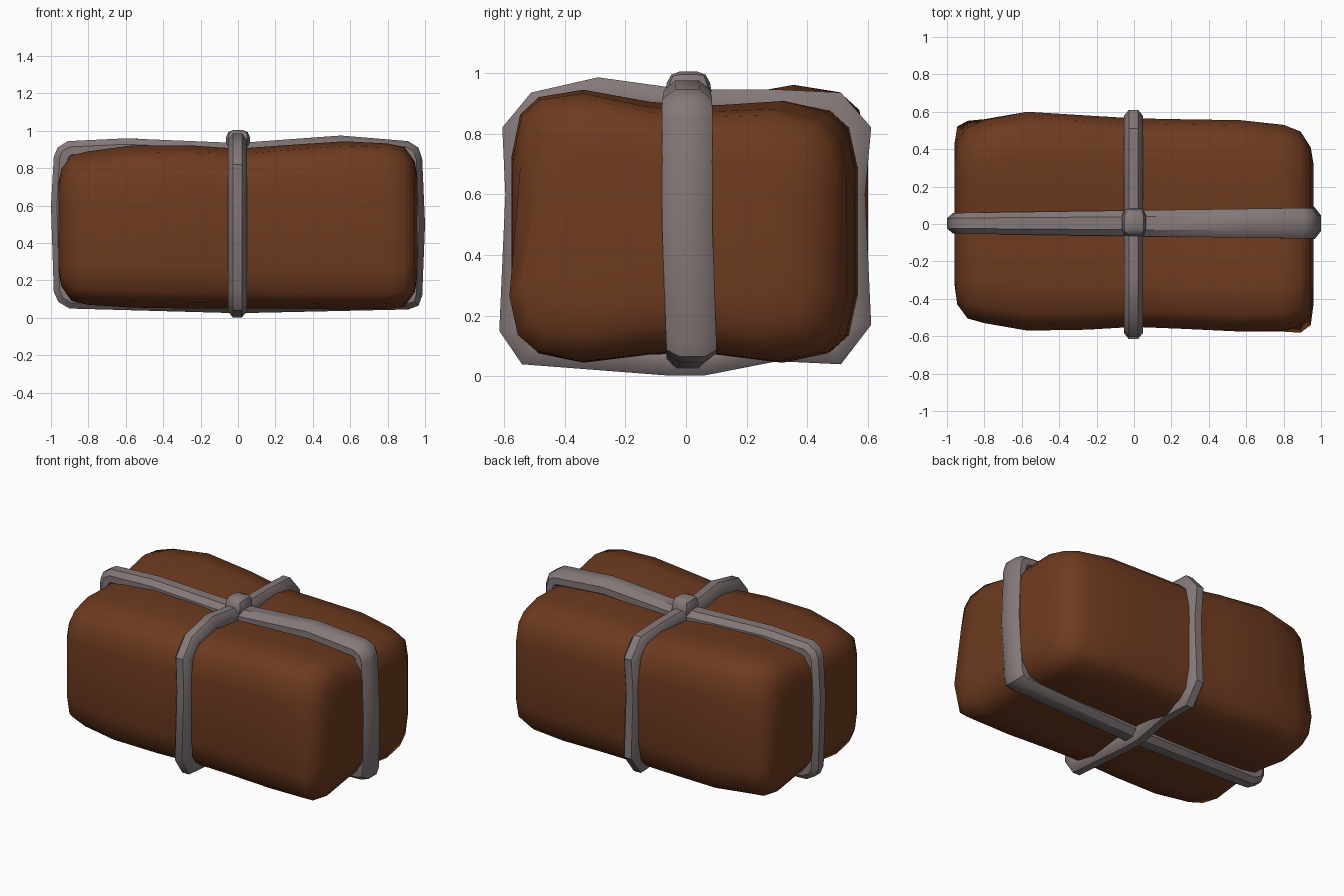
import bpy, bmesh, math
from mathutils import Vector

cube = bpy.data.objects.get("Cube")
if cube:
    bpy.data.objects.remove(cube)


def material(name, color):
    m = bpy.data.materials.new(name)
    m.use_nodes = True
    m.diffuse_color = (*color, 1)
    m.node_tree.nodes["Principled BSDF"].inputs["Base Color"].default_value = (*color, 1)
    return m


brown = material("brown cloth", (0.155, 0.043, 0.014))
grey = material("grey rope", (0.235, 0.19, 0.19))


def finish(bm, name, mat, angle):
    bmesh.ops.recalc_face_normals(bm, faces=bm.faces)
    mesh = bpy.data.meshes.new(name)
    bm.to_mesh(mesh)
    bm.free()
    mesh.materials.append(mat)
    ob = bpy.data.objects.new(name, mesh)
    bpy.context.collection.objects.link(ob)
    bpy.ops.object.select_all(action="DESELECT")
    ob.select_set(True)
    bpy.context.view_layer.objects.active = ob
    bpy.ops.object.shade_smooth_by_angle(angle=math.radians(angle))
    return ob


def bridge(bm, a, b):
    n = len(a)
    for i in range(n):
        bm.faces.new((a[i], a[(i + 1) % n], b[(i + 1) % n], b[i]))


# Bundle: lumpy sections along x, pinched where the ropes pass
# Each station: x, front y, back y, bottom z, top z
stations = [
    (-0.96, -0.32, 0.34, 0.25, 0.74),
    (-0.945, -0.43, 0.44, 0.17, 0.82),
    (-0.89, -0.505, 0.51, 0.09, 0.895),
    (-0.80, -0.53, 0.555, 0.07, 0.915),
    (-0.57, -0.57, 0.60, 0.055, 0.94),
    (-0.25, -0.565, 0.58, 0.05, 0.93),
    (0.00, -0.55, 0.565, 0.05, 0.905),
    (0.25, -0.56, 0.56, 0.05, 0.915),
    (0.57, -0.575, 0.555, 0.045, 0.925),
    (0.80, -0.57, 0.53, 0.05, 0.905),
    (0.89, -0.54, 0.495, 0.07, 0.885),
    (0.945, -0.46, 0.41, 0.16, 0.81),
    (0.96, -0.34, 0.32, 0.25, 0.73),
]
# Quarter section from the top centre round to the side centre
quarter = [(0, 0.93), (0.2, 0.94), (0.58, 1), (0.84, 0.93), (0.95, 0.8), (1, 0.5)]
half = quarter + [(u, -v) for u, v in quarter[::-1]]
section = half + [(-u, v) for u, v in half[-2:0:-1]]


def bundle_point(station, u, v):
    x, y0, y1, z0, z1 = station
    y = (y0 + y1) / 2 + u * (y1 - y0) / 2
    z = (z0 + z1) / 2 + v * (z1 - z0) / 2
    # The top is twisted: high at back right and front left
    z -= 0.1 * x * y * max(v, 0)
    # Two opposite lower corners are fuller
    if x * u < 0:
        end = max(0, (abs(x) - 0.75) / 0.2) ** 2
        low = min(1, max(0, (0.75 - z) / 0.4))
        y += 0.085 * u * end * low
        z -= 0.04 * abs(u) * end * max(-v, 0)
    return x, y, z


bm = bmesh.new()
rings = [[bm.verts.new(bundle_point(s, u, v)) for u, v in section] for s in stations]
for a, b in zip(rings, rings[1:]):
    bridge(bm, a, b)
for ring in (rings[0], rings[-1]):
    bm.faces.new(ring)
finish(bm, "wrapped_bundle", brown, 60)


# Ropes: flattened octagon swept round a closed outline
def rope(name, outline, place, width):
    bm = bmesh.new()
    pts = [Vector(p) for p in outline]
    n = len(pts)
    rings = []
    for i, p in enumerate(pts):
        d0 = (p - pts[i - 1]).normalized()
        d1 = (pts[(i + 1) % n] - p).normalized()
        t = (d0 + d1).normalized()
        out = Vector((-t.y, t.x))
        w = width(p)
        ring = []
        for across, depth in ((-1, 0.075), (-1, 0.032), (-0.5, 0), (0.5, 0),
                              (1, 0.032), (1, 0.075), (0.5, 0.105), (-0.5, 0.105)):
            q = p - out * depth
            ring.append(bm.verts.new(place(q, across * w)))
        rings.append(ring)
    for i in range(n):
        bridge(bm, rings[i], rings[(i + 1) % n])
    return finish(bm, name, grey, 40)


# The long rope drifts sideways low on the left end
def long_place(q, s):
    drift = 0.05 * max(0, 0.4 - q.y) * max(0, q.x)
    return q.x, s + 0.004 + drift, q.y


# Outlines run clockwise
long_outline = [(-1.0, 0.6), (-0.985, 0.86), (-0.965, 0.91), (-0.91, 0.945), (-0.6, 0.96),
                (0, 0.935), (0.55, 0.975), (0.91, 0.945), (0.965, 0.91), (0.985, 0.85),
                (1.0, 0.5), (0.985, 0.12), (0.965, 0.065), (0.91, 0.045), (0, 0.025),
                (-0.9, 0.05), (-0.96, 0.085), (-0.985, 0.14)]
cross_outline = [(-0.595, 0.6), (-0.605, 0.82), (-0.51, 0.935), (-0.29, 0.985), (0, 0.945),
                 (0.3, 0.945), (0.51, 0.935), (0.61, 0.82), (0.59, 0.6), (0.61, 0.17),
                 (0.51, 0.04), (0.3, 0.05), (0.06, 0.003), (-0.06, 0.003), (-0.54, 0.04),
                 (-0.615, 0.15)]
rope("long_rope", long_outline, long_place, lambda p: 0.069 + 0.014 * p.x)
rope("cross_rope", cross_outline, lambda q, s: (s - 0.003, q.x, q.y), lambda p: 0.05)

# Knot on top of the crossing: a chamfered block, narrower at the top
bm = bmesh.new()
bmesh.ops.create_cube(bm, size=1)
for v in bm.verts:
    taper = 0.13 if v.co.z > 0 else 0.17
    v.co = (v.co.x * 0.126, v.co.y * taper + 0.008, v.co.z * 0.12 + 0.945)
bmesh.ops.bevel(bm, geom=bm.edges[:], offset=0.038, segments=2, profile=0.5, affect="EDGES")
finish(bm, "rope_knot", grey, 40)
